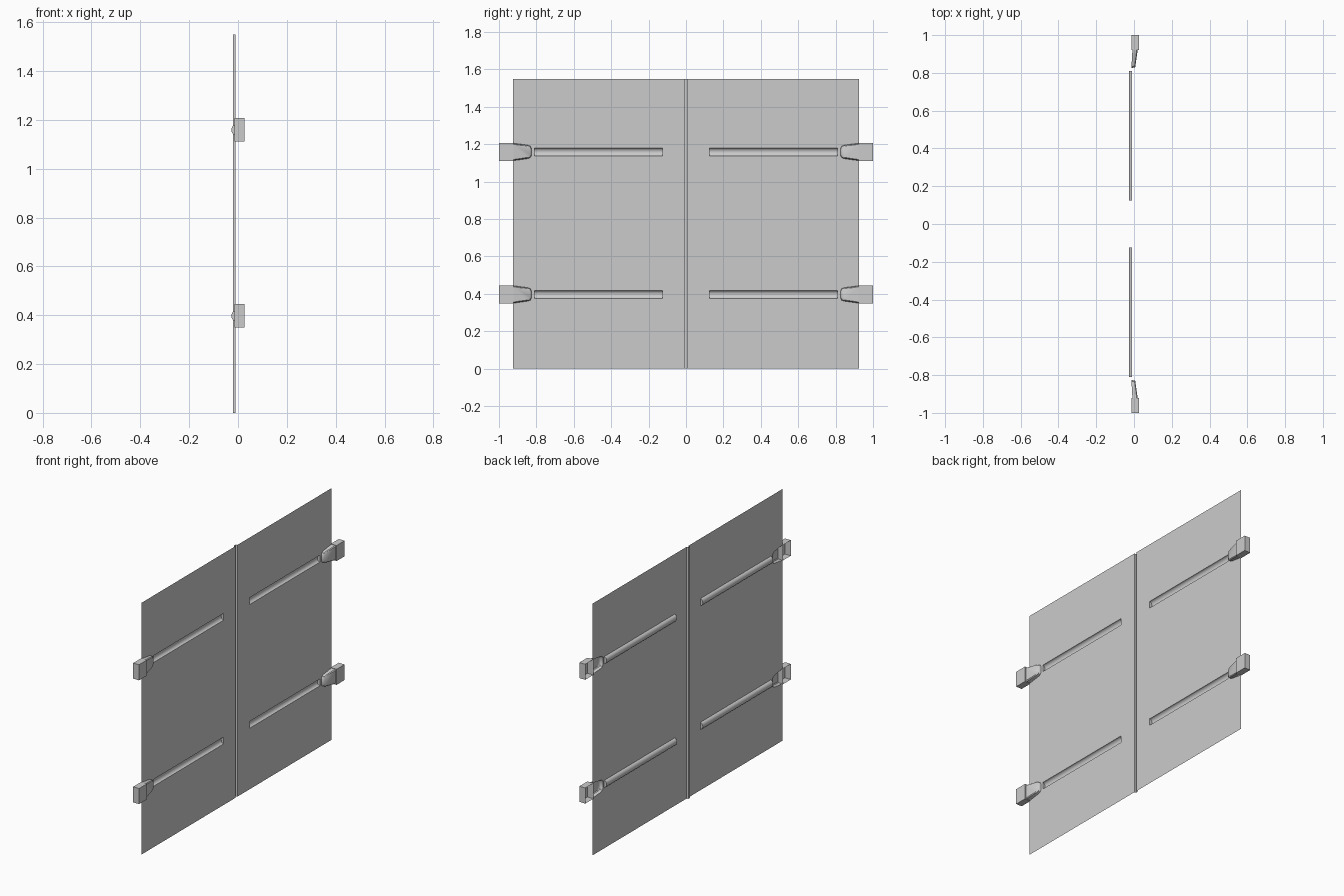
import bpy, bmesh, math

cube = bpy.data.objects.get("Cube")
if cube:
    bpy.data.objects.remove(cube)

PANEL_X = -0.01          # plane of the sheet
HEIGHT, EDGE, SEAM = 1.55, 0.925, 0.009
ROWS = (0.397, 1.159)    # heights of the ribs and brackets
RIB_IN, RIB_OUT, RIB_HALF, RIB_DEPTH = 0.125, 0.81, 0.021, 0.017
BOX_HALF = 0.048

grey = bpy.data.materials.new("light_grey")
grey.use_nodes = True
colour = (0.6, 0.6, 0.6, 1)
grey.diffuse_color = colour
grey.node_tree.nodes["Principled BSDF"].inputs["Base Color"].default_value = colour

# Half outline of the tapered neck, as (y, half height)
NECK = [(EDGE, 0.047), (0.845, 0.036), (0.832, 0.031), (0.826, 0.018)]


def neck_outline(z, inset=0.0):
    lower = [(y + inset * (y < EDGE), z - h + inset) for y, h in NECK]
    upper = [(y + inset * (y < EDGE), z + h - inset) for y, h in reversed(NECK)]
    return lower + upper


def finish(name, bm, smooth=False):
    bmesh.ops.recalc_face_normals(bm, faces=bm.faces)
    mesh = bpy.data.meshes.new(name)
    bm.to_mesh(mesh)
    bm.free()
    mesh.materials.append(grey)
    obj = bpy.data.objects.new(name, mesh)
    bpy.context.collection.objects.link(obj)
    if smooth:
        bpy.ops.object.select_all(action='DESELECT')
        obj.select_set(True)
        bpy.context.view_layer.objects.active = obj
        bpy.ops.object.shade_smooth_by_angle(angle=math.radians(35))
    return obj


def verts(bm, points):
    return [bm.verts.new(p) for p in points]


def loft(bm, a, b, closed):
    n = len(a)
    for i in range(n if closed else n - 1):
        j = (i + 1) % n
        bm.faces.new((a[i], a[j], b[j], b[i]))


def add_panel(name, s):
    # Sheet with notches behind the necks and slots behind the ribs
    outer = [(SEAM, 0), (EDGE, 0)]
    for z in ROWS:
        outer += neck_outline(z)
    outer += [(EDGE, HEIGHT), (SEAM, HEIGHT)]
    slots = [[(RIB_IN, z - RIB_HALF), (RIB_OUT, z - RIB_HALF),
              (RIB_OUT, z + RIB_HALF), (RIB_IN, z + RIB_HALF)] for z in ROWS]
    bm = bmesh.new()
    edges = []
    for loop in [outer] + slots:
        vs = verts(bm, [(PANEL_X, s * y, z) for y, z in loop])
        edges += [bm.edges.new((vs[i - 1], vs[i])) for i in range(len(vs))]
    bmesh.ops.triangle_fill(bm, use_beauty=True, edges=edges, normal=(1, 0, 0))
    finish(name, bm)


def add_rib(name, s, z):
    # Rounded trough pressed backwards, closed at both ends
    bm = bmesh.new()
    rings = []
    for y in (RIB_IN, RIB_OUT):
        arc = [math.pi * i / 10 for i in range(11)]
        rings.append(verts(bm, [(PANEL_X - RIB_DEPTH * math.sin(a), s * y,
                                 z - RIB_HALF * math.cos(a)) for a in arc]))
        bm.faces.new(rings[-1])
    loft(bm, *rings, closed=False)
    finish(name, bm, True)


def add_neck(name, s, z):
    # Hollow tapered neck rising from the sheet to the bracket
    def slope(y, tip, root):
        t = (y - NECK[-1][0]) / (EDGE - NECK[-1][0])
        return tip + (root - tip) * t
    bm = bmesh.new()
    rim = verts(bm, [(slope(y, -0.014, -0.008), s * y, h)
                     for y, h in neck_outline(z)])
    shoulder = verts(bm, [(slope(y, 0.002, 0.015), s * y, h)
                          for y, h in neck_outline(z, 0.002)])
    top = verts(bm, [(slope(y, 0.006, 0.02), s * y, h)
                     for y, h in neck_outline(z, 0.006)])
    loft(bm, rim, shoulder, True)
    loft(bm, shoulder, top, True)
    bm.faces.new(top)
    finish(name, bm, True)


def add_bracket(name, s, z):
    # End box, open at the back
    bm = bmesh.new()
    loop = [(EDGE - 0.003, z - BOX_HALF), (1, z - BOX_HALF),
            (1, z + BOX_HALF), (EDGE - 0.003, z + BOX_HALF)]
    back = verts(bm, [(-0.014, s * y, h) for y, h in loop])
    front = verts(bm, [(0.026, s * y, h) for y, h in loop])
    loft(bm, back, front, True)
    bm.faces.new(front)
    finish(name, bm)


for side, s in (("left", 1), ("right", -1)):
    add_panel(side + "_panel", s)
    for level, z in zip(("lower", "upper"), ROWS):
        tag = f"{level}_{side}_"
        add_rib(tag + "rib", s, z)
        add_neck(tag + "neck", s, z)
        add_bracket(tag + "bracket", s, z)

# Centre seam channel between the two panels
bm = bmesh.new()
profile = [(PANEL_X, -SEAM), (-0.021, -SEAM + 0.002),
           (-0.021, SEAM - 0.002), (PANEL_X, SEAM)]
loft(bm, verts(bm, [(x, y, 0) for x, y in profile]),
     verts(bm, [(x, y, HEIGHT) for x, y in profile]), False)
finish("centre_seam", bm)
